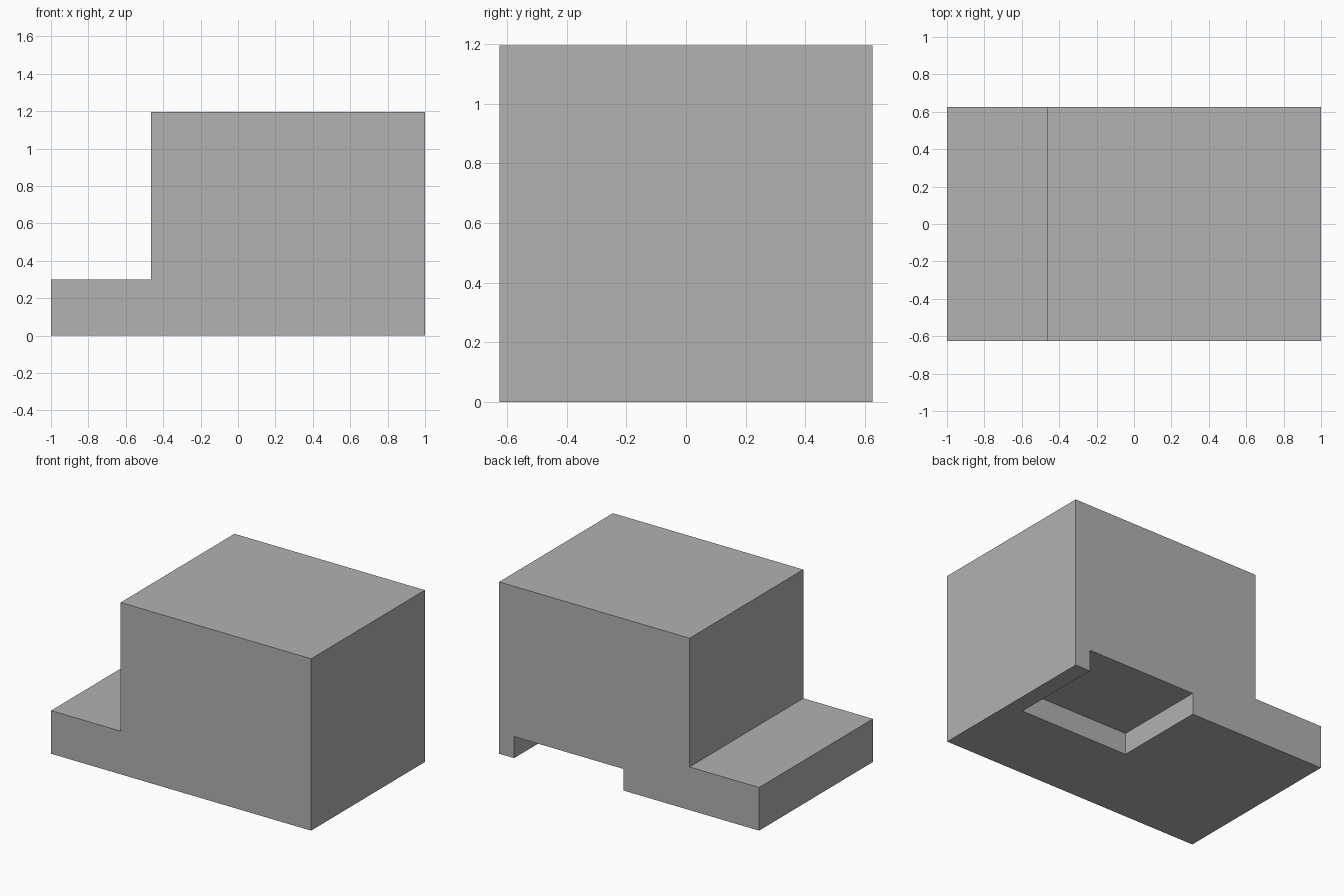
import bpy
import bmesh

default = bpy.data.objects.get("Cube")
if default:
    bpy.data.objects.remove(default, do_unlink=True)

LENGTH, DEPTH, HEIGHT = 2.0, 1.25, 1.195
STEP_X, STEP_Z = -0.465, 0.30

# Single grey material
grey = bpy.data.materials.new("plain_grey")
grey.use_nodes = True
colour = (0.445, 0.445, 0.445, 1)
grey.diffuse_color = colour
grey.node_tree.nodes["Principled BSDF"].inputs["Base Color"].default_value = colour


def extruded(name, profile, y0, y1):
    """Extrude an x-z outline from y0 to y1."""
    bm = bmesh.new()
    face = bm.faces.new([bm.verts.new((x, y0, z)) for x, z in profile])
    result = bmesh.ops.extrude_face_region(bm, geom=[face])
    moved = [v for v in result["geom"] if isinstance(v, bmesh.types.BMVert)]
    bmesh.ops.translate(bm, verts=moved, vec=(0, y1 - y0, 0))
    bmesh.ops.recalc_face_normals(bm, faces=bm.faces)
    mesh = bpy.data.meshes.new(name)
    bm.to_mesh(mesh)
    bm.free()
    mesh.materials.append(grey)
    obj = bpy.data.objects.new(name, mesh)
    bpy.context.collection.objects.link(obj)
    return obj


# Stepped block: tall body with a low ledge at the -x end
half = LENGTH / 2
block = extruded("stepped_block", [
    (-half, 0), (half, 0), (half, HEIGHT),
    (STEP_X, HEIGHT), (STEP_X, STEP_Z), (-half, STEP_Z),
], -DEPTH / 2, DEPTH / 2)

# Shallow notch cut into the underside, open at the back
cutter = extruded("notch_cutter", [
    (0.045, -0.1), (0.885, -0.1), (0.885, 0.15), (0.045, 0.15),
], -0.03, DEPTH / 2 + 0.1)
cutter.hide_render = True

notch = block.modifiers.new("notch", 'BOOLEAN')
notch.operation = 'DIFFERENCE'
notch.solver = 'EXACT'
notch.object = cutter

# Apply the cut and discard the cutter
bpy.ops.object.select_all(action='DESELECT')
block.select_set(True)
bpy.context.view_layer.objects.active = block
bpy.ops.object.modifier_apply(modifier=notch.name)
bpy.data.objects.remove(cutter, do_unlink=True)
